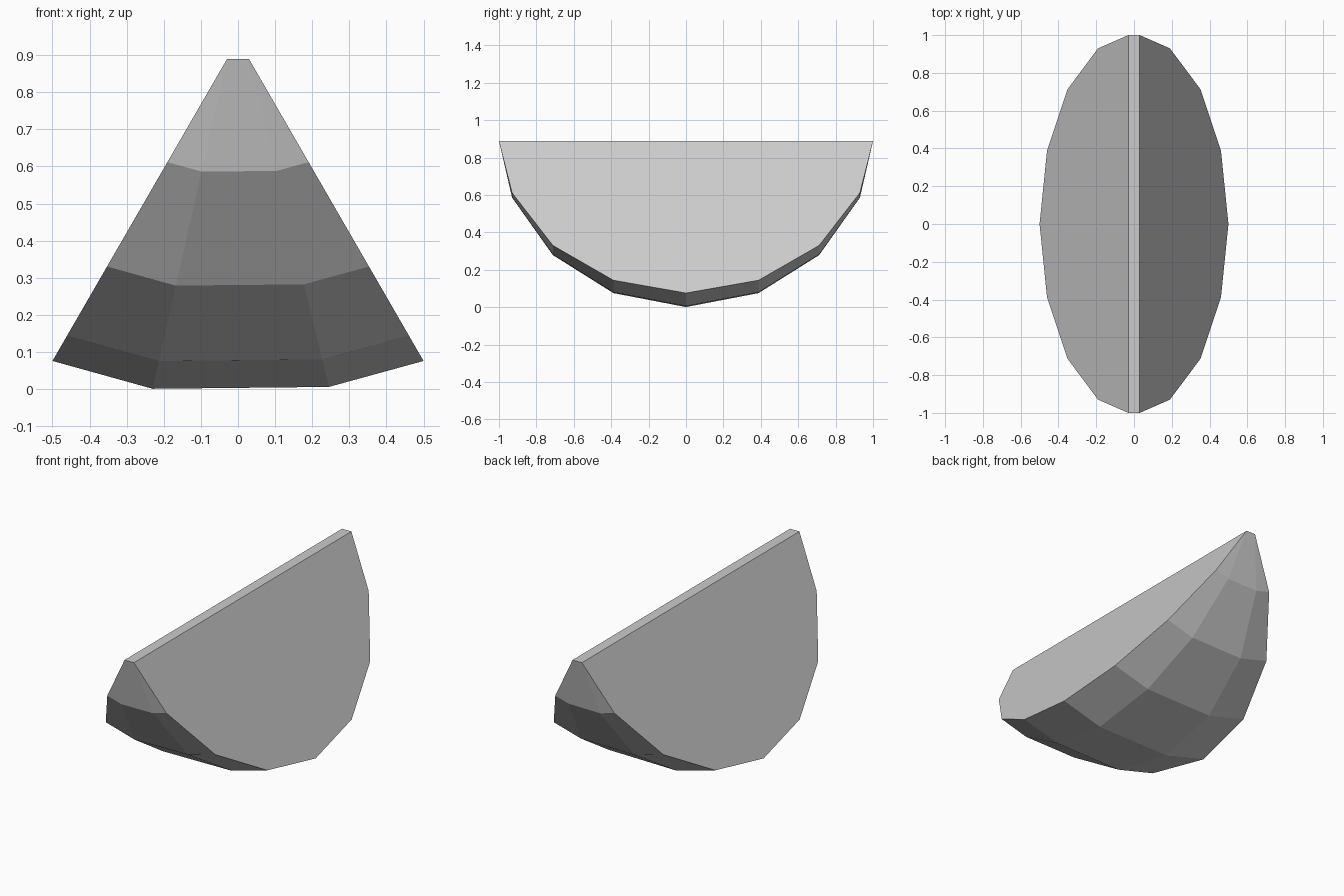
import bpy, bmesh

if "Cube" in bpy.data.objects:
    bpy.data.objects.remove(bpy.data.objects["Cube"])

# Wedge section (outer arc at mid-length): base x at ridge, spread, drop
ARC = [(-0.03, -0.47, 0.813), (-0.03, -0.2, 0.888),
       (0.03, 0.215, 0.883), (0.03, 0.47, 0.813)]
TOP = 0.889
# Half silhouette along the length: (y, section scale)
HALF = [(0.0, 1.0), (0.388, 0.916), (0.712, 0.687), (0.93, 0.341), (1.0, 0.0)]
rows = [(-y, k) for y, k in HALF[:0:-1]] + HALF

bm = bmesh.new()
grid = [[bm.verts.new((x + dx * k, y, TOP - dz * k)) for x, dx, dz in ARC]
        for y, k in rows]

# Curved rind
for a, b in zip(grid, grid[1:]):
    for i in range(3):
        bm.faces.new((a[i], b[i], b[i + 1], a[i + 1]))
# Flat cut sides and narrow top ridge
bm.faces.new([r[0] for r in grid])
bm.faces.new([r[3] for r in grid])
bm.faces.new((grid[0][0], grid[0][3], grid[-1][3], grid[-1][0]))

bmesh.ops.remove_doubles(bm, verts=bm.verts[:], dist=0.0005)
bmesh.ops.recalc_face_normals(bm, faces=bm.faces[:])
mesh = bpy.data.meshes.new("wedge_slice")
bm.to_mesh(mesh)
bm.free()
bpy.context.collection.objects.link(bpy.data.objects.new("wedge_slice", mesh))
